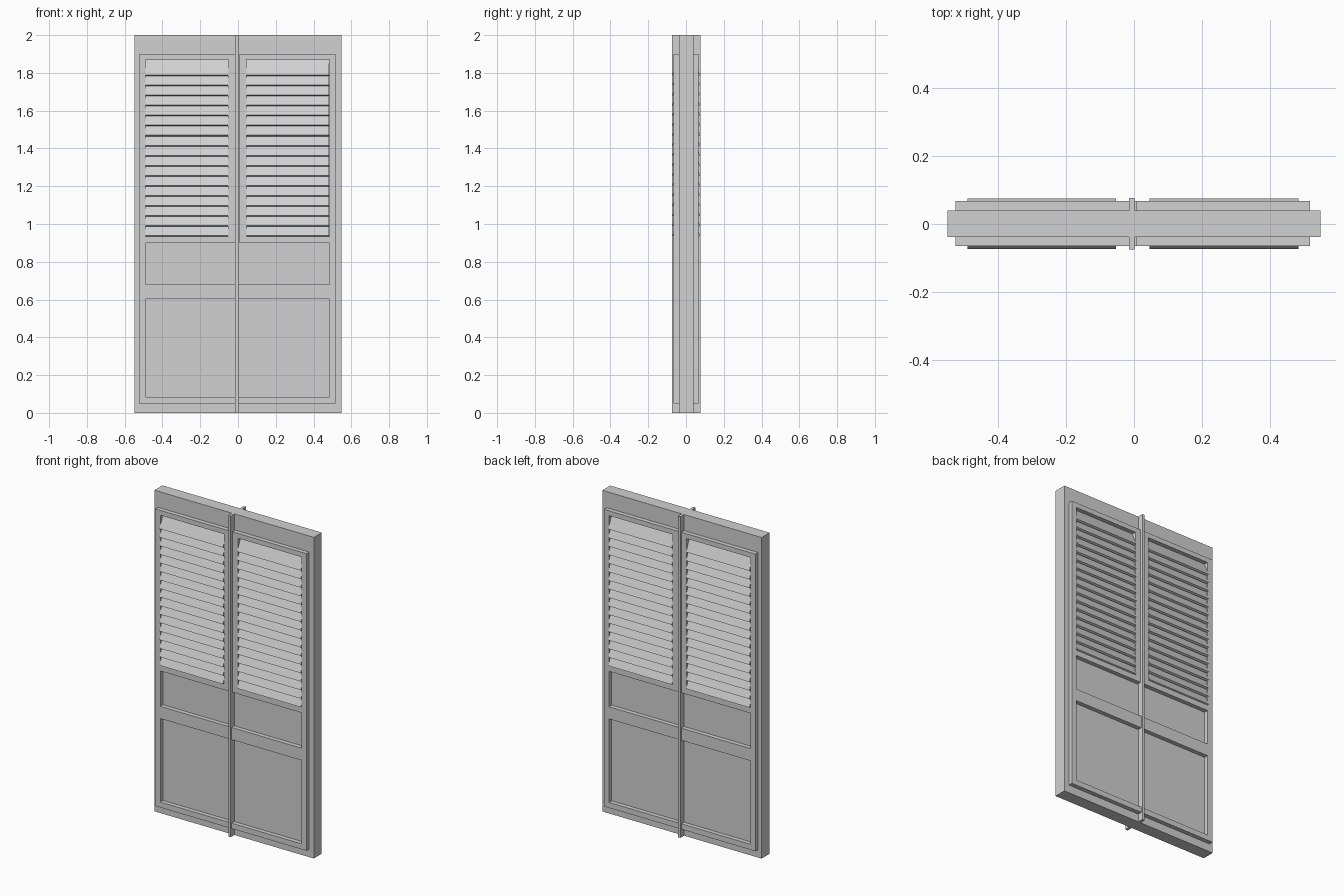
import bpy
import math

cube = bpy.data.objects.get("Cube")
if cube:
    bpy.data.objects.remove(cube, do_unlink=True)

paint = bpy.data.materials.new("light_grey_paint")
paint.use_nodes = True
GREY = (0.64, 0.64, 0.64, 1)
paint.diffuse_color = GREY
paint.node_tree.nodes["Principled BSDF"].inputs["Base Color"].default_value = GREY

MID = 0.001      # centre plane of the slab
FACE = 0.039     # slab surface, measured out from the centre plane
FRAME = 0.066    # raised frame surface
STRIP = 0.0755   # centre strip surface


def box(name, x0, x1, y0, y1, z0, z1):
    """Box between two corners."""
    bpy.ops.mesh.primitive_cube_add(size=1)
    ob = bpy.context.object
    ob.name = name
    ob.location = ((x0 + x1) / 2, MID + (y0 + y1) / 2, (z0 + z1) / 2)
    ob.scale = (x1 - x0, y1 - y0, z1 - z0)
    ob.data.materials.append(paint)
    return ob


def raised(name, side, x0, x1, z0, z1, out=FRAME):
    """Bar standing proud of the slab on the front (-1) or back (+1)."""
    a, b = sorted((side * (FACE - 0.005), side * out))
    return box(name, x0, x1, a, b, z0, z1)


def louvres(name, side, x0, x1):
    """Stack of tilted slats, one box repeated by an array."""
    tilt, length, thick = math.radians(24), 0.095, 0.014
    s, c = math.sin(tilt), math.cos(tilt)
    # Slat centre, found from its outer lower edge
    out = 0.074 - s * length / 2 - c * thick / 2
    z = 0.938 + c * length / 2 - s * thick / 2
    ob = box(name, x0, x1, 0, thick, 0, length)
    ob.location = ((x0 + x1) / 2, MID + side * out, z)
    ob.rotation_euler.x = side * tilt
    bpy.ops.object.transform_apply(location=True, rotation=True, scale=True)
    arr = ob.modifiers.new("stack", "ARRAY")
    arr.count = 17
    arr.use_relative_offset = False
    arr.use_constant_offset = True
    arr.constant_offset_displace = (0, 0, 0.0532)


# Door slab
box("door_slab", -0.549, 0.549, -FACE, FACE, 0, 2)

for side, where in ((-1, "front"), (1, "back")):
    # Centre strip running the full height
    raised(where + "_centre_strip", side, -0.015, 0.002, 0, 2, STRIP)

    # Outer stiles
    raised(where + "_right_stile", side, -0.525, -0.49, 0.05, 1.9)
    raised(where + "_left_stile", side, 0.484, 0.517, 0.05, 1.9)

    # Inner stiles beside the louvres
    raised(where + "_right_inner_stile", side, -0.052, -0.015, 0.9, 1.87)
    raised(where + "_left_inner_stile", side, 0.007, 0.045, 0.9, 1.87)

    # Rails across each leaf
    for rail, z0, z1, inner in (("bottom_rail", 0.05, 0.084, 0.002),
                                ("middle_rail", 0.604, 0.68, 0.002),
                                ("louvre_rail", 0.9, 0.935, 0.007),
                                ("top_rail", 1.87, 1.9, 0.007)):
        raised(f"{where}_right_{rail}", side, -0.49, -0.015, z0, z1)
        raised(f"{where}_left_{rail}", side, inner, 0.484, z0, z1)

    # Louvre slats
    louvres(where + "_right_louvres", side, -0.489, -0.053)
    louvres(where + "_left_louvres", side, 0.046, 0.483)
